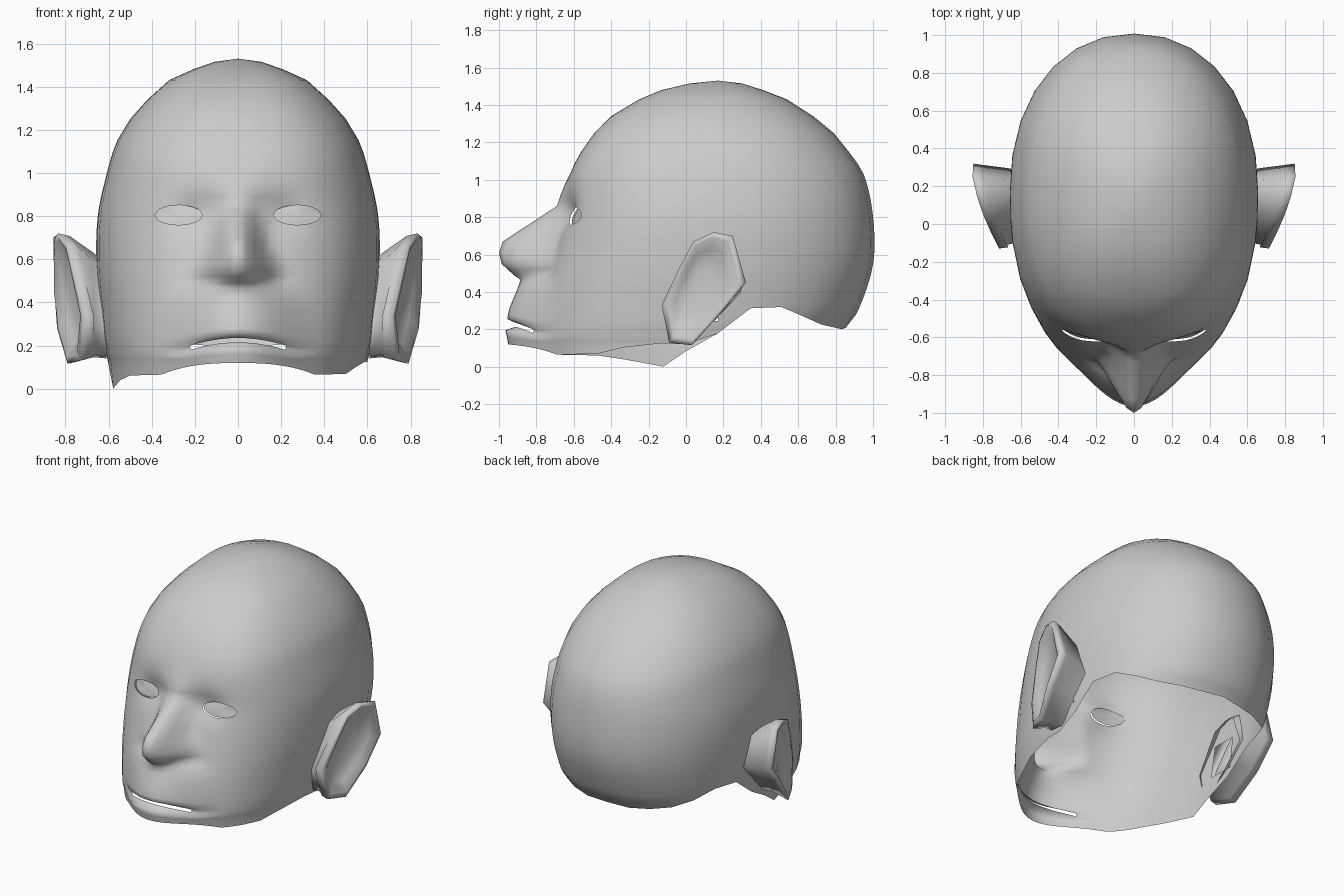
import bpy, bmesh, math
from mathutils import Vector

if "Cube" in bpy.data.objects:
    bpy.data.objects.remove(bpy.data.objects["Cube"])


def interp(table, v, col=1):
    """Piecewise linear lookup in a table sorted by its first column."""
    if v <= table[0][0]:
        return table[0][col]
    for a, b in zip(table, table[1:]):
        if v <= b[0]:
            return a[col] + (b[col] - a[col]) * (v - a[0]) / (b[0] - a[0])
    return table[-1][col]


def smooth_interp(table, v, col):
    """Cubic lookup, so the skull has no bands."""
    n = len(table)
    for i in range(n - 1):
        p, q = table[i], table[i + 1]
        if v <= q[0]:
            def slope(k):
                a, b = table[max(k - 1, 0)], table[min(k + 1, n - 1)]
                return (b[col] - a[col]) / (b[0] - a[0])
            h = q[0] - p[0]
            t = max(0, (v - p[0]) / h)
            return (p[col] * (1 + 2 * t) * (1 - t) ** 2 + slope(i) * h * t * (1 - t) ** 2
                    + q[col] * t * t * (3 - 2 * t) + slope(i + 1) * h * t * t * (t - 1))
    return table[-1][col]


def finish(bm, name):
    bmesh.ops.recalc_face_normals(bm, faces=bm.faces)
    for f in bm.faces:
        f.smooth = True
    me = bpy.data.meshes.new(name)
    bm.to_mesh(me)
    bm.free()
    ob = bpy.data.objects.new(name, me)
    bpy.context.collection.objects.link(ob)
    return ob


# Head contours: z, half width, front y, back y
CY = 0.17
SKULL = [(0, .59, -.80, .76), (.2, .61, -.82, .85), (.3, .63, -.80, .92),
         (.55, .655, -.73, 1.0), (.8, .65, -.66, 1.0), (1.03, .60, -.62, .95),
         (1.15, .56, -.56, .87), (1.25, .50, -.49, .79), (1.34, .42, -.40, .68),
         (1.43, .32, -.25, .54), (1.48, .21, -.13, .41), (1.515, .11, .02, .30),
         (1.53, 0, CY, CY)]
# Midline of nose and lips: z, y, half width of the bulge
RIDGE = [(.08, -.94, .38), (.12, -.95, .38), (.195, -.965, .38), (.215, -.91, .36),
         (.235, -.91, .36), (.255, -.955, .38), (.30, -.95, .38), (.42, -.90, .34),
         (.465, -.885, .28), (.49, -.92, .21), (.55, -.985, .23), (.61, -1.0, .20),
         (.67, -.98, .16), (.86, -.69, .12), (.95, -.66, .2), (1.03, -.62, .2)]
# Open lower edge: y, z for each side
EDGE_BACK = [(.05, .12), (.27, .31), (.48, .32), (.70, .23), (.85, .20), (.95, .27)]
EDGE = {1: [(-.82, .12), (-.7, .065), (-.45, .07), (-.18, .15), (-.08, .12)] + EDGE_BACK,
        -1: [(-.82, .12), (-.7, .065), (-.45, .06), (-.12, 0)] + EDGE_BACK}
LEVELS = [0, .04, .08, .12, .16, .195, .215, .235, .255, .28, .32, .37, .42, .465,
          .49, .52, .55, .58, .61, .64, .67, .70, .73, .755, .78, .805, .83, .86,
          .89, .92, .97, 1.03, 1.09, 1.15, 1.25, 1.34, 1.43, 1.48, 1.515, 1.53]
EX, EZ, EW, EH = .275, .805, .11, .046  # eye centre and half size


def contour(side, front, k, z):
    hw, yf, yb = (smooth_interp(SKULL, z, c) for c in (1, 2, 3))
    if front:
        return side * hw * k, CY - (CY - yf) * max(0, 1 - k ** 2.5) ** .4
    e = 2 / 2.15
    return (side * hw * max(0, math.cos(k)) ** e, CY + (yb - CY) * math.sin(k) ** e)


def head_point(side, front, k, z):
    _, y0 = contour(side, front, k, .22)
    z = max(z, interp(EDGE[side], y0))
    x, y = contour(side, front, k, z)
    if front and z < 1.03:
        w = interp(RIDGE, z, 2)
        fall = .5 + .5 * math.cos(math.pi * min(1, abs(x) / w))
        y += (interp(RIDGE, z) - smooth_interp(SKULL, z, 2)) * fall
        # eye sockets
        y += .04 * math.exp(-((abs(x) - .21) / .10) ** 2 - ((z - .82) / .08) ** 2)
        # drooping mouth line
        droop = interp([(.12, 0), (.2, 1), (.26, 1), (.36, 0)], z)
        z -= .045 * droop * min(1, (x / .25) ** 2)
    return x, y, z


def build_head():
    us = [.06, .12, .18, .24, .30, .36, .42, .48, .54, .60, .67, .75, .84, .92, .98, .995, 1]
    angles = [math.radians(a) for a in (12, 25, 38, 51, 64, 77)]
    half = [(True, u) for u in us] + [(False, a) for a in angles]
    cols = ([(1, True, 0)] + [(1, f, k) for f, k in half] + [(1, False, math.pi / 2)]
            + [(-1, f, k) for f, k in reversed(half)])
    bm = bmesh.new()
    rows = [[bm.verts.new(head_point(*c, z)) for c in cols] for z in LEVELS]
    n = len(cols)
    rim = set()
    for i in range(len(rows) - 1):
        for j in range(n):
            a, b = rows[i], rows[i + 1]
            q = (a[j], a[(j + 1) % n], b[(j + 1) % n], b[j])
            c = sum((v.co for v in q), Vector()) / 4
            if c.y < -.3:
                if abs(LEVELS[i] - .215) < 1e-4 and abs(c.x) < .21:
                    continue  # mouth opening
                if ((abs(c.x) - EX) / EW) ** 2 + ((c.z - EZ) / EH) ** 2 < 1:
                    rim.update(q)  # eye opening
                    continue
            if abs(c.x) > .5 and 0 < c.y < .17 and .25 < c.z < .46:
                continue  # opening behind the ear
            bm.faces.new(q)
    # round the eye openings and set a lid into each
    for s in (1, -1):
        edge = [v for v in rim if v.link_faces and v.co.x * s > 0]
        edge.sort(key=lambda v: math.atan2((v.co.z - EZ) / EH, (v.co.x * s - EX) / EW))
        for v in edge:
            p, r = (v.co.x * s - EX) / EW, (v.co.z - EZ) / EH
            d = math.hypot(p, r)
            x, z = EX + EW * p / d, EZ + EH * r / d
            v.co = head_point(s, True, x / smooth_interp(SKULL, z, 1), z)
        lid = [bm.verts.new(v.co + Vector((0, .012, 0))) for v in edge]
        mid = bm.verts.new(sum((v.co for v in lid), Vector((0, 0, 0))) / len(lid)
                           - Vector((0, .012, 0)))
        for k in range(len(lid)):
            bm.faces.new((lid[k - 1], lid[k], mid))
    bmesh.ops.delete(bm, geom=[v for v in bm.verts if not v.link_faces], context='VERTS')
    bmesh.ops.remove_doubles(bm, verts=bm.verts, dist=.0005)
    bmesh.ops.dissolve_degenerate(bm, edges=bm.edges, dist=.0005)
    return finish(bm, "head")


# Ears: outline in y, z and the outward bend in y, x
RIM = [(-.13, .33), (-.04, .52), (.04, .67), (.15, .72), (.25, .70), (.32, .45),
       (.18, .28), (.03, .115), (-.09, .13)]
BEND = [(-.14, .71), (-.05, .755), (.03, .79), (.10, .82), (.25, .855), (.33, .85)]


def build_ear(side, name):
    bm = bmesh.new()
    cy, cz = .08, .42

    def ring(sy, sz, dx=0, x=None, drop=0):
        out = []
        for y, z in RIM:
            yy = cy + (y - cy) * sy
            xx = x if x is not None else interp(BEND, yy) + dx
            out.append(bm.verts.new((side * xx, yy, cz - drop + (z - cz) * sz)))
        return out
    # from the head, out to the rim, and into the shallow hollow
    rings = [ring(.85, .72, x=.61, drop=.06), ring(.9, .80, x=.67, drop=.03),
             ring(.97, .96, -.05), ring(1, 1), ring(.85, .9, .0),
             ring(.65, .7, -.04), ring(.3, .4, -.06)]
    n = len(RIM)
    for a, b in zip(rings, rings[1:]):
        for j in range(n):
            bm.faces.new((a[j], a[(j + 1) % n], b[(j + 1) % n], b[j]))
    bm.faces.new(rings[-1])
    return finish(bm, name)


build_head()
build_ear(1, "ear_right")
build_ear(-1, "ear_left")
